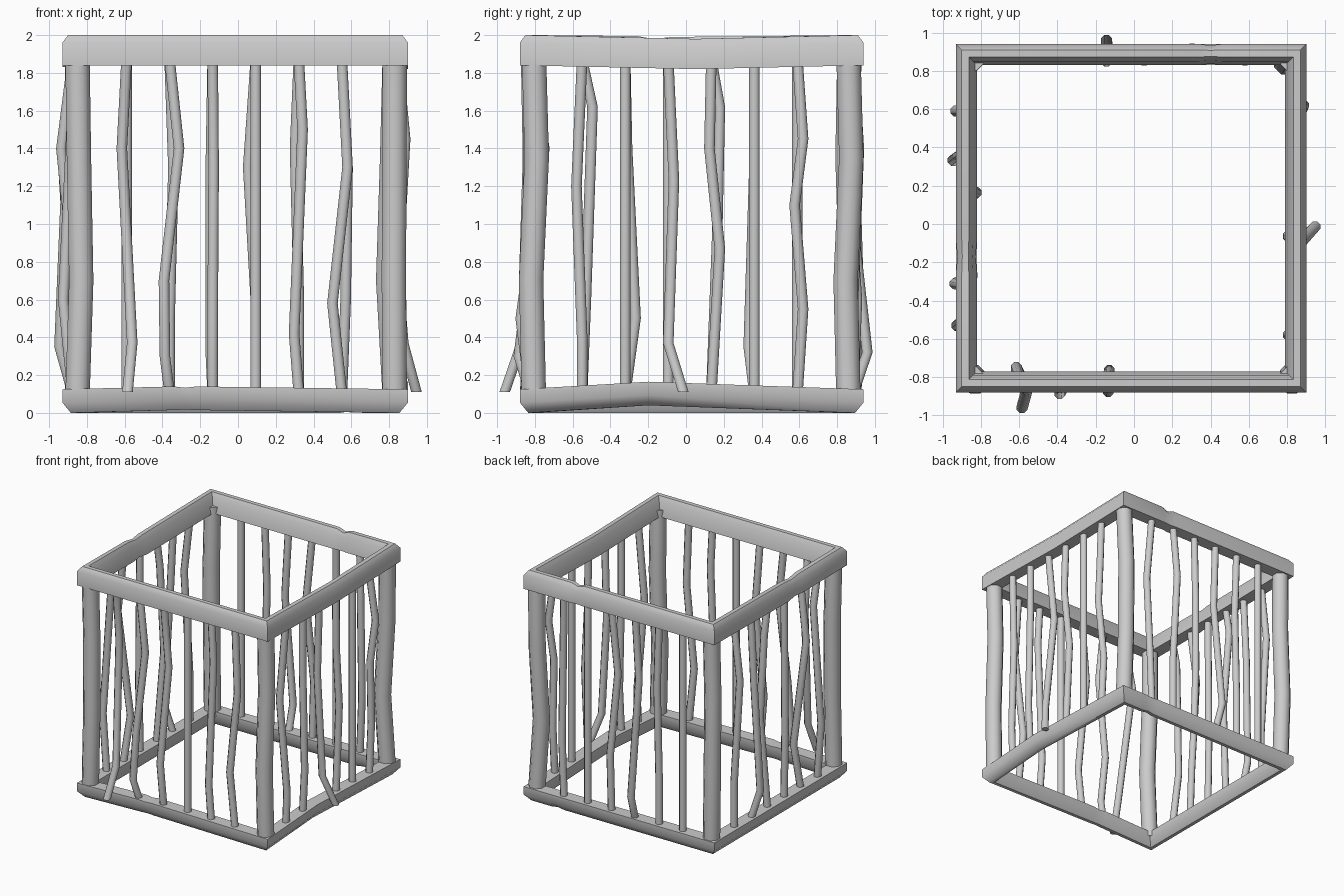
import bpy, bmesh, math
from mathutils import Vector

if "Cube" in bpy.data.objects:
    bpy.data.objects.remove(bpy.data.objects["Cube"])

CX, CY, HX, HY = -0.015, 0.03, 0.86, 0.855   # ring centre and half sizes


def finish(name, bm):
    bmesh.ops.recalc_face_normals(bm, faces=bm.faces[:])
    me = bpy.data.meshes.new(name)
    bm.to_mesh(me)
    bm.free()
    ob = bpy.data.objects.new(name, me)
    bpy.context.collection.objects.link(ob)
    bpy.ops.object.select_all(action='DESELECT')
    ob.select_set(True)
    bpy.context.view_layer.objects.active = ob
    bpy.ops.object.shade_smooth_by_angle(angle=math.radians(50))


def skin(bm, rings, closed):
    n = len(rings[0])
    for i in range(len(rings) if closed else len(rings) - 1):
        a, b = rings[i], rings[(i + 1) % len(rings)]
        for k in range(n):
            bm.faces.new((a[k], a[(k + 1) % n], b[(k + 1) % n], b[k]))
    if not closed:
        bm.faces.new(rings[0])
        bm.faces.new(rings[-1])


def tube(name, pts, r, n=8):
    bm = bmesh.new()
    rings = []
    for i, p in enumerate(pts):
        rings.append([bm.verts.new((p[0] + r * math.cos(2 * math.pi * (k + .5) / n) / .96,
                                    p[1] + r * math.sin(2 * math.pi * (k + .5) / n) / .96, p[2]))
                      for k in range(n)])
    skin(bm, rings, False)
    finish(name, bm)


def frame(name, z, profile, dents):
    """Mitred square ring; dents: (side, x or y, outward, up, scale)."""
    bm = bmesh.new()
    corners = [(-1, -1), (1, -1), (1, 1), (-1, 1)]
    normals = [(0, -1), (1, 0), (0, 1), (-1, 0)]
    rings = []
    for s, (sx, sy) in enumerate(corners):
        rings.append([bm.verts.new((CX + sx * (HX + u), CY + sy * (HY + u), z + w))
                      for u, w in profile])
        side = sorted((d for d in dents if d[0] == s), key=lambda d: d[1], reverse=s > 1)
        nx, ny = normals[s]
        for _, t, out, up, sc in side:
            ring = []
            for u, w in profile:
                o = u * sc + out
                x = CX + nx * (HX + o) if nx else t
                y = CY + ny * (HY + o) if ny else t
                ring.append(bm.verts.new((x, y, z + w * sc + up)))
            rings.append(ring)
    skin(bm, rings, True)
    finish(name, bm)


# Top and bottom frames: rounded outside, flat towards the bars
frame("top_frame", 1.84,
      [(.055, 0), (.055, .12), (.025, .16), (-.012, .16), (-.035, .12), (-.055, 0)],
      [(1, .05, 0, -.02, 1), (2, .34, 0, 0, 1), (2, .40, 0, 0, .87), (2, .46, 0, 0, 1),
       (3, -.08, 0, -.01, 1), (3, -.17, 0, 0, .87), (3, -.26, 0, -.005, 1)])
frame("bottom_frame", 0,
      [(.055, .125), (.055, .055), (.01, 0), (-.02, 0), (-.055, .055), (-.055, .125)],
      [(0, -.34, 0, .015, 1), (0, -.28, 0, .018, .92), (0, -.22, 0, .015, 1),
       (1, -.2, 0, .04, 1), (2, .66, 0, 0, 1), (2, .6, 0, .01, .9), (2, .54, 0, 0, 1)])

# Corner posts, each slightly bent
posts = {"front_left": (-.85, -.81, .02, -.01), "front_right": (.83, -.805, -.005, -.015),
         "back_left": (-.85, .865, -.015, .01), "back_right": (.83, .86, -.035, -.015)}
for nm, (x, y, dx, dy) in posts.items():
    tube(nm + "_post", [(x, y, .08), (x + dx, y + dy, .7), (x + dx * .4, y - dy, 1.35),
                        (x, y, 1.9)], .067)

# Bars: per bar a list of bends (height, shift along side, shift outward)
bends = {
    "front": [[(.11, .005, .135), (.37, .03, .045), (1.4, -.025, -.075)],
              [(.3, -.025, .06), (.7, -.03, .01), (1.4, .05, .0)],
              [(.5, .0, .05), (1.3, .005, -.06)],
              [],
              [(.42, -.025, .0), (1.5, .02, .0)],
              [(.58, -.05, .0), (1.3, .03, .01)]],
    "right": [[(.4, 0, .01), (1.2, -.03, -.04)],
              [(.5, 0, .02), (1.4, 0, 0)],
              [(.11, .08, .10), (.37, 0, .03), (1.23, .03, -.04)],
              [(.87, .045, .0), (1.4, -.01, .01)],
              [],
              [(.55, .03, .0), (1.1, -.015, .02), (1.45, .03, .04)]],
    "back": [[],
             [(.5, .0, .0), (1.3, .02, .0)],
             [(.32, -.01, .075), (1.3, -.01, -.035)],
             [(.6, .0, .02), (1.3, -.04, -.03)],
             [(.6, .0, .0), (1.4, -.02, .03)],
             [(.6, .02, .0), (1.3, .03, -.03)]],
    "left": [[(.6, .02, .05), (1.62, .055, .0)],
             [(.5, .055, -.03), (1.4, .01, .06)],
             [(.7, .0, .01)],
             [(.9, .03, -.05), (1.62, .045, .0)],
             [(.35, -.03, .07), (1.3, .0, .03)],
             [(.5, .0, .0), (1.4, .0, .055)]],
}
for side, bars in bends.items():
    for i, bar in enumerate(bars):
        pts = list(bar)
        if not pts or pts[0][0] > .2:
            pts.insert(0, (.1, 0, 0))
        pts.append((1.87, 0, 0))
        path = []
        for z, a, o in pts:
            if side in ("front", "back"):
                sg = -1 if side == "front" else 1
                path.append((-.59 + .228 * i + a, CY + sg * (HY + o), z))
            else:
                sg = -1 if side == "left" else 1
                path.append((CX + sg * (HX + o), -.55 + .228 * i + a, z))
        tube(f"{side}_bar_{i + 1}", path, .029)
